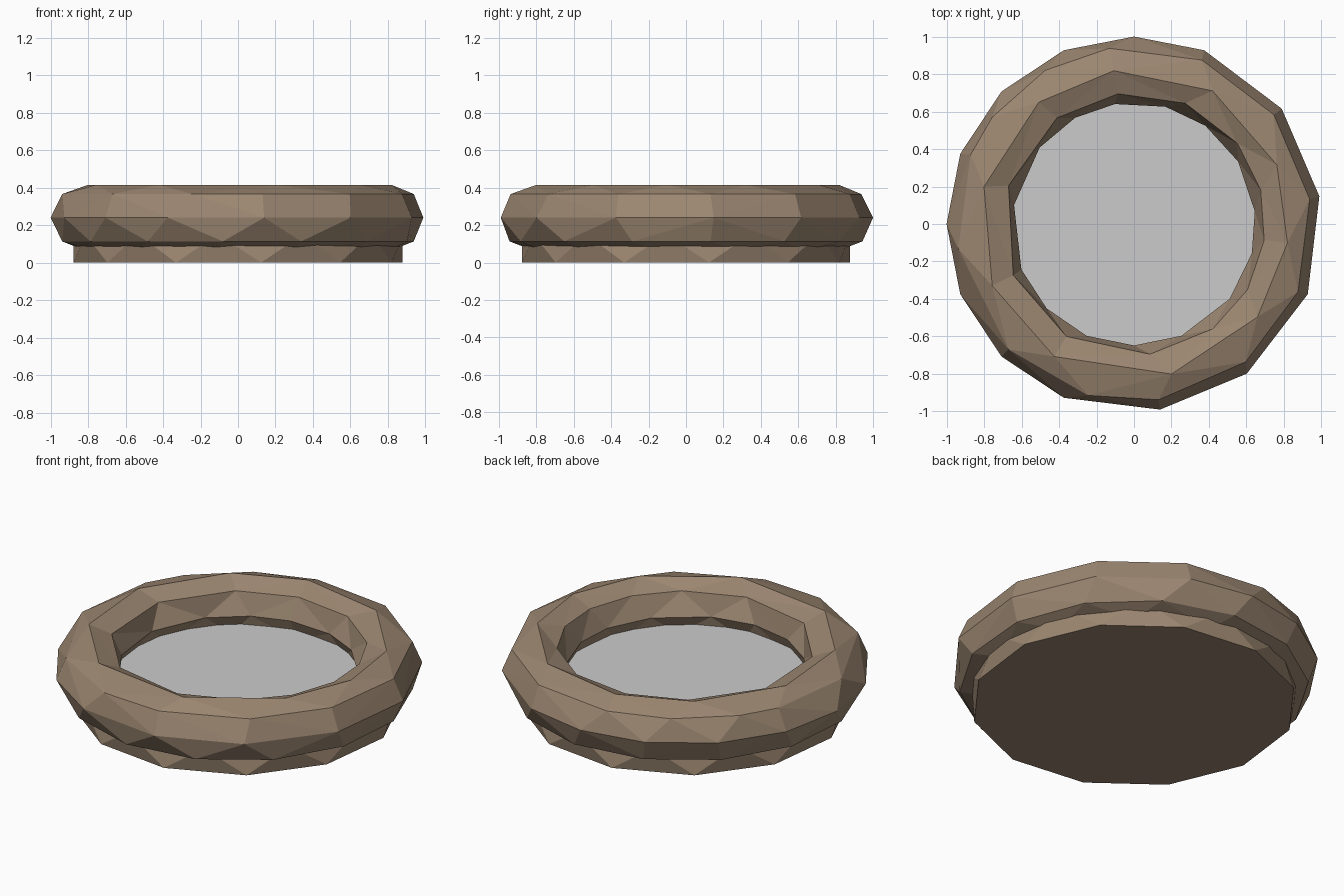
import bpy, bmesh
from math import radians, cos, sin

if "Cube" in bpy.data.objects:
    bpy.data.objects.remove(bpy.data.objects["Cube"])

brown = bpy.data.materials.new("brown_stone")
brown.diffuse_color = (0.33, 0.24, 0.165, 1)
brown.use_nodes = True
brown.node_tree.nodes["Principled BSDF"].inputs["Base Color"].default_value = brown.diffuse_color


def add_ring(bm, r, z, angles):
    return [(a, bm.verts.new((r * cos(radians(a)), r * sin(radians(a)), z)))
            for a in sorted(a % 360 for a in angles)]


def stitch(bm, lo, hi):
    """Join two rings with different side counts by a strip of triangles."""
    def gap(p, q):
        return abs((p - q + 180) % 360 - 180)
    # start at the ring-b corner closest to the first corner of ring a
    s = min(range(len(hi)), key=lambda k: gap(hi[k][0], lo[0][0]))
    a = lo + [(lo[0][0] + 360, lo[0][1])]
    b = []
    for k in range(len(hi) + 1):
        ang, v = hi[(s + k) % len(hi)]
        if k == 0:
            ang = lo[0][0] + (ang - lo[0][0] + 180) % 360 - 180
        else:
            while ang <= b[-1][0]:
                ang += 360
        b.append((ang, v))
    i = j = 0
    while i < len(a) - 1 or j < len(b) - 1:
        step_a = j == len(b) - 1 or (
            i < len(a) - 1 and abs(a[i + 1][0] - b[j][0]) <= abs(b[j + 1][0] - a[i][0]))
        if step_a:
            bm.faces.new((a[i][1], a[i + 1][1], b[j][1]))
            i += 1
        else:
            bm.faces.new((a[i][1], b[j + 1][1], b[j][1]))
            j += 1


def finish(bm, name, mat=None):
    bmesh.ops.recalc_face_normals(bm, faces=bm.faces)
    me = bpy.data.meshes.new(name)
    bm.to_mesh(me)
    bm.free()
    ob = bpy.data.objects.new(name, me)
    bpy.context.collection.objects.link(ob)
    if mat:
        me.materials.append(mat)
    return ob


def even(n, start):
    return [start + 360 * k / n for k in range(n)]


# Rounded rim: octagonal section, irregular low-poly corners round each ring
rim_rings = [
    (1.0, 0.24, (90, 68, 38, 8.5, -22, -53, -82, -112, -135, -158, 180, 158, 135, 112)),
    (0.947, 0.366, (98, 67.5, 38, 8, -22.5, -51, -82, -105, -135, -172, 157, 143, 120)),
    (0.825, 0.415, (97.5, 59.5, 22.5, -7, -37, -76, -121, -156.5, 166, 128)),
    (0.70, 0.366, (97, 67, 38, 15, -7, -30, -53, -83, -121, -157, 163, 126)),
    (0.648, 0.24, (99, 75, 54, 31, 6, -14, -38, -67, -90, -113, -136, -158, 171, 141, 119)),
    (0.70, 0.113, even(12, 8)),
    (0.825, 0.063, even(12, 20)),
    (0.947, 0.113, even(14, 8)),
]
bm = bmesh.new()
rings = [add_ring(bm, *r) for r in rim_rings]
for k in range(len(rings)):
    stitch(bm, rings[k], rings[(k + 1) % len(rings)])
finish(bm, "basin_rim", brown)

# Base: twelve-sided drum with a twisted, triangulated wall
bm = bmesh.new()
bottom = add_ring(bm, 0.885, 0.0, even(12, 8))
top = add_ring(bm, 0.885, 0.15, even(12, 23))
stitch(bm, bottom, top)
for ring in (bottom, top):
    bm.faces.new([v for _, v in ring])
finish(bm, "basin_base", brown)

# Grey water surface, tucked into the rim
bm = bmesh.new()
bm.faces.new([v for _, v in add_ring(bm, 0.75, 0.18, even(16, 0))])
water = finish(bm, "water_surface")
if water.data.polygons[0].normal.z < 0:
    water.data.flip_normals()
